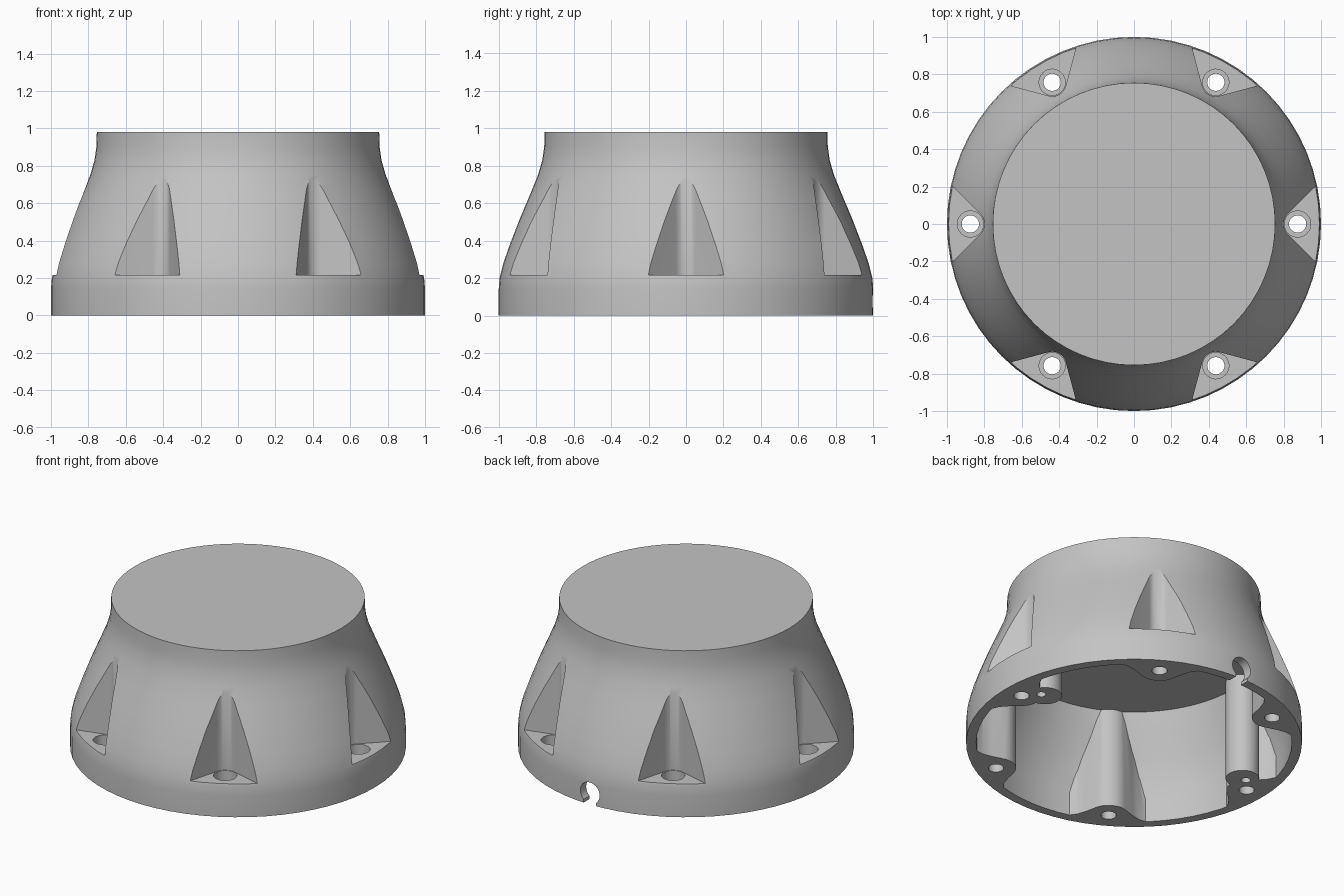
import bpy, bmesh, math
from mathutils import Matrix

if "Cube" in bpy.data.objects:
    bpy.data.objects.remove(bpy.data.objects["Cube"], do_unlink=True)

grey = bpy.data.materials.new("plain_grey")
grey.use_nodes = True
grey.diffuse_color = (0.55, 0.55, 0.55, 1)
grey.node_tree.nodes["Principled BSDF"].inputs["Base Color"].default_value = (0.55, 0.55, 0.55, 1)

SCREW_R = 0.875          # screw circle radius
FLOOR = 0.215            # height of the screw pockets


def stack(bm, loops):
    """Skin a list of equal point loops and cap both ends."""
    rings = [[bm.verts.new(p) for p in loop] for loop in loops]
    n = len(rings[0])
    for a, b in zip(rings, rings[1:]):
        for i in range(n):
            j = (i + 1) % n
            bm.faces.new((a[i], a[j], b[j], b[i]))
    bm.faces.new(rings[0][::-1])
    bm.faces.new(rings[-1])


def prism(bm, outline, z0, z1, matrix=Matrix()):
    stack(bm, [[matrix @ Matrix.Translation((x, y, z)).translation for x, y in outline] for z in (z0, z1)])


def circle(r, cx=0, cy=0, n=32, start=0, sweep=math.tau):
    steps = n if sweep == math.tau else n - 1
    return [(cx + r * math.cos(start + sweep * i / steps),
             cy + r * math.sin(start + sweep * i / steps)) for i in range(n)]


def lathe(bm, profile, n=64):
    stack(bm, [[(x, y, z) for x, y in circle(r, n=n)] for r, z in profile])


def make(name, build):
    bm = bmesh.new()
    build(bm)
    bmesh.ops.recalc_face_normals(bm, faces=bm.faces)
    mesh = bpy.data.meshes.new(name)
    bm.to_mesh(mesh)
    bm.free()
    mesh.materials.append(grey)
    ob = bpy.data.objects.new(name, mesh)
    bpy.context.collection.objects.link(ob)
    return ob


def around(outline, z0, z1):
    """Six copies of a prism around the axis."""
    def build(bm):
        for k in range(6):
            prism(bm, outline, z0, z1, Matrix.Rotation(k * math.pi / 3, 4, 'Z'))
    return build


def both_sides(outline, z0, z1):
    """A prism on +x and its mirror on -x."""
    def build(bm):
        for s in (1, -1):
            prism(bm, [(s * x, y) for x, y in outline], z0, z1)
    return build


def subtract(target, cutter):
    cutter.hide_render = True
    mod = target.modifiers.new("cut", 'BOOLEAN')
    mod.operation = 'DIFFERENCE'
    mod.solver = 'EXACT'
    mod.object = cutter
    bpy.context.view_layer.objects.active = target
    bpy.ops.object.modifier_apply(modifier=mod.name)
    bpy.data.objects.remove(cutter, do_unlink=True)


# Bell-shaped outer shell
outer = [(1, 0), (1, .14), (.995, .2), (.975, .28), (.94, .38), (.89, .51), (.835, .64),
         (.79, .75), (.767, .83), (.757, .9), (.755, .98)]
housing = make("housing", lambda bm: lathe(bm, outer))

# Hollow inside, leaving screw bosses on the wall
inner = [(.94, -.05), (.94, .15), (.915, .28), (.88, .39), (.825, .52), (.775, .66)]
cavity = make("cavity", lambda bm: lathe(bm, inner))
half = [(.758, .03), (.77, .06), (.79, .085), (.85, .14), (.89, .185), (.915, .24), (.925, .32), (1.1, .34)]
boss = [(.755, 0)] + half + [(x, -y) for x, y in reversed(half)]
subtract(cavity, make("boss_columns", around(boss, -.2, .8)))
subtract(cavity, make("side_lobes", both_sides(circle(.1, .767, .09), -.2, .8)))
subtract(housing, cavity)

# V-shaped screw pockets with a round inner end
pocket = circle(.075, SCREW_R, 0, 15, math.radians(135), math.radians(90))
pocket += [(1.1, -.331), (1.1, .331)]
subtract(housing, make("screw_pockets", around(pocket, FLOOR, .95)))

# Stepped screw holes and small pilot holes
subtract(housing, make("counterbores", around(circle(.07, SCREW_R), FLOOR - .08, FLOOR + .05)))
subtract(housing, make("screw_holes", around(circle(.046, SCREW_R), -.1, FLOOR)))
subtract(housing, make("pilot_holes", both_sides(circle(.028, .795, .088, 20), -.1, .2)))

# Keyhole cable notch in the back rim
notch = circle(.07, 0, .075, 25, math.radians(-50), math.radians(280))
notch += [(-.045, -.05), (.045, -.05)]
subtract(housing, make("cable_notch", lambda bm: prism(
    bm, notch, -1.1, -.85, Matrix.Rotation(math.pi / 2, 4, 'X'))))

bpy.ops.object.select_all(action='DESELECT')
housing.select_set(True)
bpy.context.view_layer.objects.active = housing
bpy.ops.object.shade_smooth_by_angle(angle=math.radians(30))
